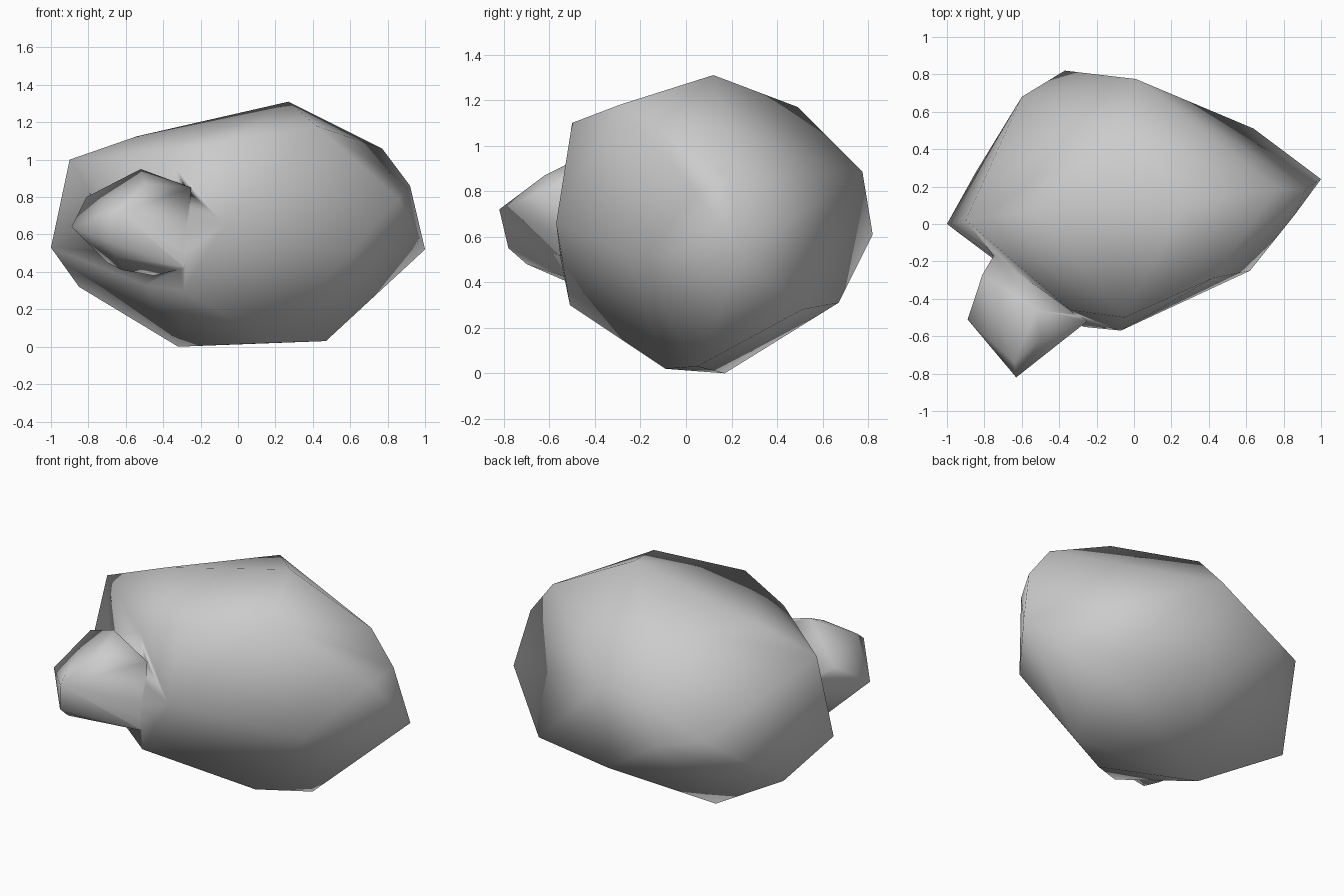
import bpy
import bmesh

default_cube = bpy.data.objects.get("Cube")
if default_cube:
    bpy.data.objects.remove(default_cube, do_unlink=True)


def make_material(name, colour):
    material = bpy.data.materials.new(name)
    material.use_nodes = True
    material.diffuse_color = colour
    shader = material.node_tree.nodes.get("Principled BSDF")
    shader.inputs["Base Color"].default_value = colour
    return material


def make_hull(name, corners, material):
    """Wrap a faceted, smooth-shaded skin around a few corner points."""
    bm = bmesh.new()
    for corner in corners:
        bm.verts.new(corner)
    hull = bmesh.ops.convex_hull(bm, input=bm.verts[:])
    loose = [g for g in hull["geom_interior"] if isinstance(g, bmesh.types.BMVert)]
    bmesh.ops.delete(bm, geom=loose, context="VERTS")
    bmesh.ops.recalc_face_normals(bm, faces=bm.faces[:])
    for face in bm.faces:
        face.smooth = True
    mesh = bpy.data.meshes.new(name)
    bm.to_mesh(mesh)
    bm.free()
    mesh.materials.append(material)
    part = bpy.data.objects.new(name, mesh)
    bpy.context.collection.objects.link(part)
    return part


stone_grey = make_material("stone grey", (0.6, 0.6, 0.6, 1))

# Corners around the top of the boulder
crown = [
    (.27, .12, 1.31), (.42, -.29, 1.18), (-.05, -.5, 1.1), (-.34, -.46, .98),
    (-.9, .02, 1), (-.54, .07, 1.125), (-.06, .49, 1.17), (.77, .19, 1.06),
]

# Corners around its widest part
waist = [
    (-1, 0, .53), (-.27, -.55, .5), (-.07, -.57, .66), (.62, -.25, .52),
    (.86, .05, .79), (1, .24, .52), (.92, .19, .86), (.01, .775, .885),
    (-.37, .82, .61), (-.6, .68, .65),
]

# Corners of the underside
base = [
    (-.29, -.51, .3), (-.5, -.37, .33), (.18, -.09, .02), (.47, .05, .03),
    (.64, .51, .28), (.06, .67, .31), (-.32, .17, 0), (-.85, .27, .32),
]

# Knob that juts out of the front, with its root buried in the boulder
knob_end = [
    (-.63, -.82, .72), (-.66, -.78, .55), (-.89, -.51, .64), (-.64, -.74, .78),
    (-.5, -.62, .87), (-.81, -.27, .8), (-.66, -.7, .48),
]
knob_root = [
    (-.52, -.46, .95), (-.72, -.12, .72), (-.7, -.38, .45), (-.62, -.52, .41),
    (-.45, -.47, .38), (-.28, -.52, .42), (-.25, -.52, .85),
]

boulder = make_hull("boulder", crown + waist + base, stone_grey)
knob = make_hull("knob_cutter", knob_end + knob_root, stone_grey)
knob.hide_render = True
knob.hide_viewport = True

# Merge the knob into the boulder so the skin shades as one surface
merge = boulder.modifiers.new("merge_knob", "BOOLEAN")
merge.operation = "UNION"
merge.solver = "EXACT"
merge.object = knob

# Keep the merged skin and discard the separate knob
bpy.context.view_layer.update()
graph = bpy.context.evaluated_depsgraph_get()
merged = bpy.data.meshes.new_from_object(boulder.evaluated_get(graph))
boulder.modifiers.clear()
boulder.data = merged
bpy.data.objects.remove(knob, do_unlink=True)
for polygon in boulder.data.polygons:
    polygon.use_smooth = True
